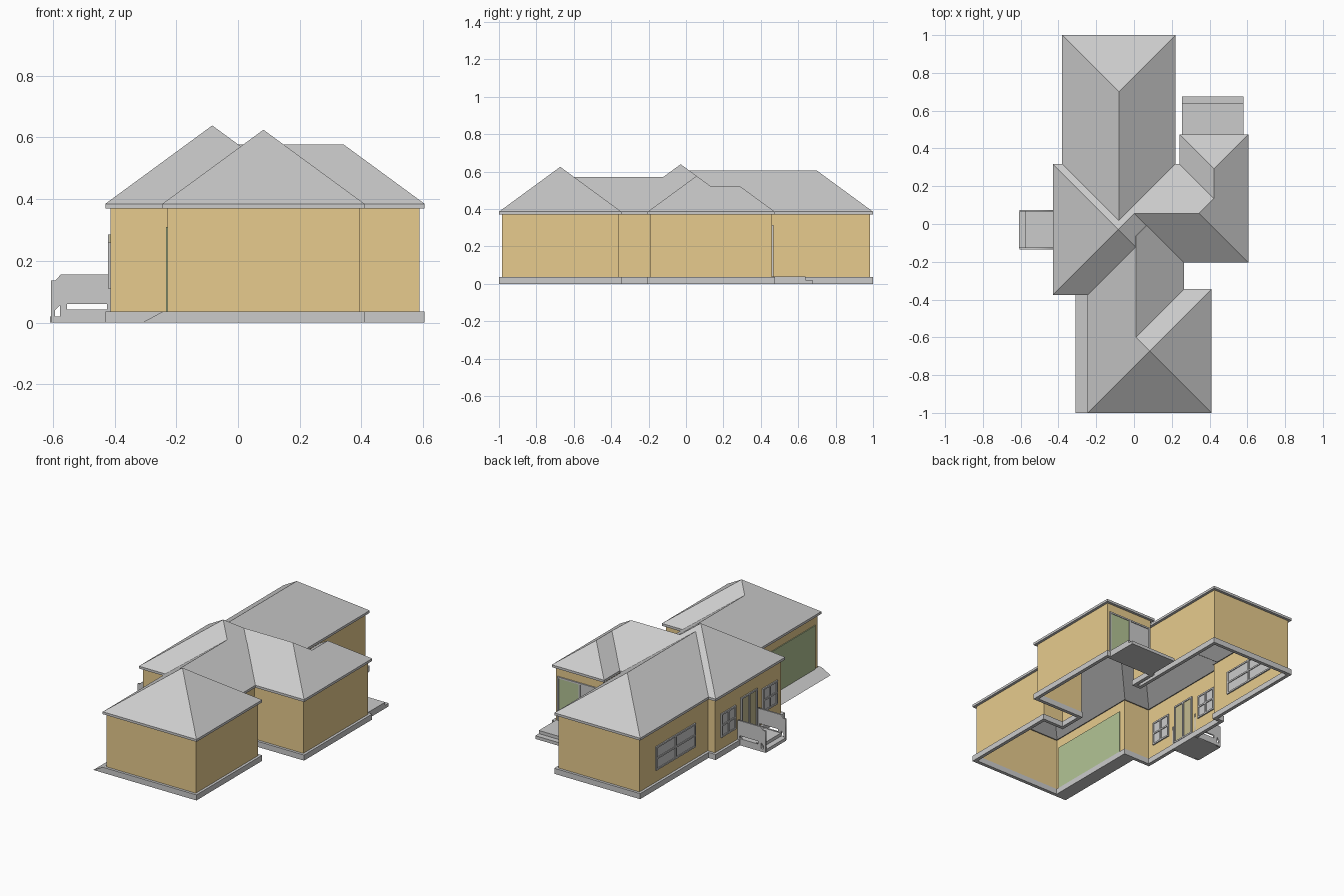
import bpy, bmesh

if "Cube" in bpy.data.objects:
    bpy.data.objects.remove(bpy.data.objects["Cube"])

EAVE, WALL_TOP, SLOPE = 0.385, 0.37, 0.733
OUTLINE = [(-.245, -1), (.41, -1), (.41, -.345), (.265, -.345), (.265, -.205), (.605, -.205),
           (.605, .475), (.24, .475), (.24, .318), (.22, .318), (.22, 1), (-.38, 1),
           (-.38, .318), (-.43, .318), (-.43, -.375), (-.245, -.375)]


def material(name, rgb):
    m = bpy.data.materials.new(name)
    m.diffuse_color = (*rgb, 1)
    m.use_nodes = True
    m.node_tree.nodes["Principled BSDF"].inputs["Base Color"].default_value = m.diffuse_color
    return m


TAN = material("tan_wall", (.8, .6, .27))
GREEN = material("green_panel", (.45, .55, .3))
OLIVE = material("door_panel", (.55, .5, .28))


def make(name, bm, mat=None):
    bmesh.ops.recalc_face_normals(bm, faces=bm.faces)
    me = bpy.data.meshes.new(name)
    bm.to_mesh(me)
    bm.free()
    ob = bpy.data.objects.new(name, me)
    bpy.context.collection.objects.link(ob)
    if mat:
        me.materials.append(mat)
    return ob


def boxes(name, items, mat=None):
    """Boxes given as (x0, x1, y0, y1, z0, z1)."""
    bm = bmesh.new()
    for x0, x1, y0, y1, z0, z1 in items:
        vs = bmesh.ops.create_cube(bm, size=1)["verts"]
        bmesh.ops.scale(bm, vec=(x1 - x0, y1 - y0, z1 - z0), verts=vs)
        bmesh.ops.translate(bm, vec=((x0 + x1) / 2, (y0 + y1) / 2, (z0 + z1) / 2), verts=vs)
    return make(name, bm, mat)


def inset(pts, w):
    """Move a right-angled outline inwards."""
    out = []
    for i, (x, y) in enumerate(pts):
        for (ax, ay), (bx, by) in ((pts[i - 1], pts[i]), (pts[i], pts[(i + 1) % len(pts)])):
            length = abs(bx - ax) + abs(by - ay)
            x, y = x - w * (by - ay) / length, y + w * (bx - ax) / length
        out.append((x, y))
    return out


def band(name, loops, mat=None, closed=False):
    """Skin between successive (outline, z) loops."""
    bm = bmesh.new()
    rings = [[bm.verts.new((x, y, z)) for x, y in pts] for pts, z in loops]
    pairs = list(zip(rings, rings[1:])) + ([(rings[-1], rings[0])] if closed else [])
    for a, b in pairs:
        for i in range(len(a)):
            j = (i + 1) % len(a)
            bm.faces.new((a[i], a[j], b[j], b[i]))
    return make(name, bm, mat)


def hip(name, x0, x1, y0, y1):
    """Closed hip roof solid with its ridge along the longer side."""
    bm = bmesh.new()
    b = [bm.verts.new((x, y, EAVE)) for x, y in ((x0, y0), (x1, y0), (x1, y1), (x0, y1))]
    h = min(x1 - x0, y1 - y0) / 2
    top = EAVE + h * SLOPE
    bm.faces.new(b[::-1])
    if abs((x1 - x0) - (y1 - y0)) < .004:
        p = bm.verts.new(((x0 + x1) / 2, (y0 + y1) / 2, top))
        for i in range(4):
            bm.faces.new((b[i], b[(i + 1) % 4], p))
    else:
        if x1 - x0 < y1 - y0:
            b = b[1:] + b[:1]
        else:
            b = b[:]
        # b[0]-b[1] is a long side
        if x1 - x0 > y1 - y0:
            p, q = bm.verts.new((x0 + h, y0 + h, top)), bm.verts.new((x1 - h, y0 + h, top))
        else:
            p, q = bm.verts.new((x0 + h, y0 + h, top)), bm.verts.new((x0 + h, y1 - h, top))
        for f in ((b[0], b[1], q, p), (b[1], b[2], q), (b[2], b[3], p, q), (b[3], b[0], p)):
            bm.faces.new(f)
    return make(name, bm)


# Roof: six hips of equal pitch, merged, underside left open
roof = hip("roof", -.43, .263, -.375, .318)
wings = [(-.26, .605, -.205, .318), (-.38, .22, -.3, 1), (.24, .605, -.1, .475),
         (-.245, .265, -.9, .19), (-.245, .41, -1, -.345)]
cutters = [hip("roof_helper", *w) for w in wings]
for c in cutters:
    c.hide_render = True
    mod = roof.modifiers.new("union", 'BOOLEAN')
    mod.operation, mod.solver, mod.object = 'UNION', 'EXACT', c
bpy.context.view_layer.update()
merged = bpy.data.meshes.new_from_object(roof.evaluated_get(bpy.context.evaluated_depsgraph_get()))
roof.modifiers.clear()
roof.data = merged
for c in cutters:
    bpy.data.objects.remove(c)
bm = bmesh.new()
bm.from_mesh(merged)
bmesh.ops.delete(bm, geom=[f for f in bm.faces if f.normal.z < .1], context='FACES')
bm.to_mesh(merged)
bm.free()

# Walls, plinth and fascia follow the same footprint
wall = inset(OUTLINE, .0165)
inner = inset(OUTLINE, .022)
band("walls", [(wall, 0.01), (wall, WALL_TOP + .005)], TAN)
band("plinth", [(OUTLINE, 0), (OUTLINE, .035), (inner, .035), (inner, 0)], closed=True)
band("fascia", [(inner, WALL_TOP), (OUTLINE, WALL_TOP), (OUTLINE, EAVE)])


def opening(name, x, y0, y1, z0, z1, cols=1, rows=1, mat=None, w=.01):
    """Framed panel with glazing bars on a wall facing -x."""
    boxes(name + "_panel", [(x - .003, x + .003, y0, y1, z0, z1)], mat)
    f = (x - .008, x + .008)
    bars = [(*f, y0, y0 + w, z0, z1), (*f, y1 - w, y1, z0, z1),
            (*f, y0, y1, z0, z0 + w), (*f, y0, y1, z1 - w, z1)]
    for i in range(1, cols):
        y = y0 + (y1 - y0) * i / cols
        bars.append((*f, y - w / 2, y + w / 2, z0, z1))
    for i in range(1, rows):
        z = z0 + (z1 - z0) * i / rows
        bars.append((*f, y0, y1, z - w / 2, z + w / 2))
    boxes(name + "_frame", bars)


# Windows and doors of the left side
opening("wide_window", -.3635, .43, .825, .11, .26, 2, 2)
opening("window_back", -.4135, .10, .245, .11, .26, 2, 2)
opening("window_front", -.4135, -.315, -.17, .11, .26, 2, 2)
opening("entry_door", -.4135, -.115, .045, .035, .285, 2, 1, OLIVE)
boxes("garage_door", [(-.234, -.223, -.96, -.40, .035, .31)], GREEN)

# Sliding patio door at the back
py = .4585
boxes("patio_door_panel", [(.42, .57, py - .004, py + .004, .04, .31)], GREEN)
boxes("patio_door_glass", [(.27, .42, py - .003, py + .003, .04, .31)])
boxes("patio_door_frame", [(x - .005, x + .005, py - .008, py + .008, .04, .31) for x in (.27, .42, .57)]
      + [(.265, .575, py - .008, py + .008, .305, .315)])
boxes("patio_steps", [(.255, .58, .465, .64, 0, .04), (.255, .58, .64, .675, 0, .02)])

# Garage ramp
bm = bmesh.new()
tri = [bm.verts.new((x, -1, z)) for x, z in ((-.31, 0), (-.245, 0), (-.245, .035))]
face = bm.faces.new(tri)
ext = bmesh.ops.extrude_face_region(bm, geom=[face])["geom"]
bmesh.ops.translate(bm, vec=(0, .625, 0), verts=[v for v in ext if isinstance(v, bmesh.types.BMVert)])
if not face.is_valid or len(bm.faces) < 5:
    bm.faces.new(tri)
make("garage_ramp", bm)

# Entry porch with step and pierced side rails
boxes("porch_steps", [(-.575, -.425, -.127, .067, 0, .04), (-.61, -.575, -.127, .067, 0, .02)])
rail = [[(-.607, 0), (-.412, 0), (-.412, .155), (-.575, .155), (-.592, .137), (-.607, .137)],
        [(-.555, .042), (-.425, .042), (-.425, .06), (-.555, .06)],
        [(-.593, .02), (-.577, .02), (-.577, .056), (-.593, .04)]]
for name, y in (("porch_rail_front", -.13), ("porch_rail_back", .07)):
    cu = bpy.data.curves.new(name, 'CURVE')
    cu.dimensions, cu.fill_mode, cu.extrude = '2D', 'BOTH', .005
    for pts in rail:
        s = cu.splines.new('POLY')
        s.points.add(len(pts) - 1)
        s.use_cyclic_u = True
        for p, (x, z) in zip(s.points, pts):
            p.co = (x, z, 0, 1)
    ob = bpy.data.objects.new(name, cu)
    ob.rotation_euler.x = 1.5707963
    ob.location.y = y
    bpy.context.collection.objects.link(ob)
